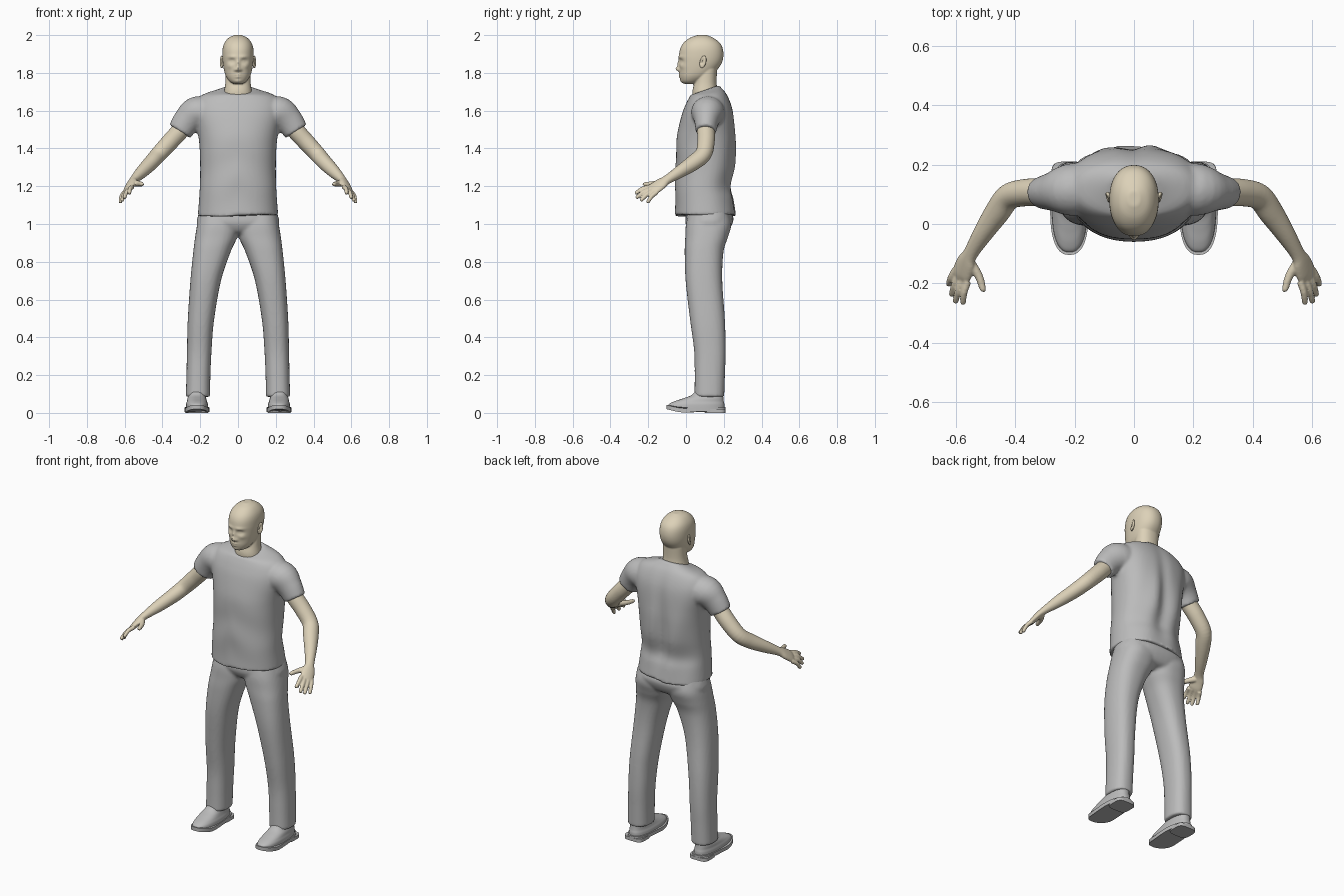
import bpy
import bmesh
from math import sin, cos, pi, exp, copysign
from mathutils import Vector

if "Cube" in bpy.data.objects:
    bpy.data.objects.remove(bpy.data.objects["Cube"], do_unlink=True)


def material(name, color):
    mat = bpy.data.materials.new(name)
    mat.use_nodes = True
    mat.diffuse_color = (*color, 1)
    mat.node_tree.nodes["Principled BSDF"].inputs["Base Color"].default_value = (*color, 1)
    return mat


skin = material("warm skin", (0.72, 0.64, 0.48))
grey = material("grey cloth", (0.5, 0.5, 0.5))


def smooth_rows(rows, steps):
    """Catmull-Rom interpolation between rows of numbers."""
    result = []
    last = len(rows) - 1
    for i in range(last):
        a, b, c, d = (rows[min(max(k, 0), last)] for k in range(i - 1, i + 3))
        for s in range(steps):
            t = s / steps
            result.append([q + t / 2 * (r - p + t * (2 * p - 5 * q + 4 * r - e
                           + t * (3 * (q - r) + e - p)))
                           for p, q, r, e in zip(a, b, c, d)])
    result.append(list(rows[last]))
    return result


def skin_rings(bm, rings):
    """Bridge rings of points and close both ends."""
    loops = [[bm.verts.new(p) for p in ring] for ring in rings]
    count = len(loops[0])
    for low, high in zip(loops, loops[1:]):
        for k in range(count):
            n = (k + 1) % count
            bm.faces.new((low[k], low[n], high[n], high[k]))
    bm.faces.new(loops[0][::-1])
    bm.faces.new(loops[-1])
    return [v for loop in loops for v in loop]


def power(value, exponent):
    return copysign(abs(value) ** (2 / exponent), value)


def loft(bm, rows, exponent=2.2, segments=48, steps=6, tilt=0):
    """Level sections given as height, x range, y range; tilt lifts the back of the top."""
    rings = []
    sections = smooth_rows(rows, steps)
    for i, (z, left, right, front, back) in enumerate(sections):
        lift = tilt * (i / (len(sections) - 1)) ** 8
        ring = []
        for k in range(segments):
            a = 2 * pi * k / segments
            c, s = power(cos(a), exponent), power(sin(a), exponent)
            ring.append(((left + right + c * (right - left)) / 2,
                         (front + back + s * (back - front)) / 2, z + lift * s))
        rings.append(ring)
    return skin_rings(bm, rings)


def centred(rows):
    return [(z, -half, half, front, back) for z, half, front, back in rows]


def tube(bm, points, side, segments=20, steps=5):
    """Limb along a path of x, y, z, radius along side, radius across it."""
    path = smooth_rows(points, steps)
    spots = [Vector(p[:3]) for p in path]
    rings = []
    for i, (spot, p) in enumerate(zip(spots, path)):
        along = (spots[min(i + 1, len(spots) - 1)] - spots[max(i - 1, 0)]).normalized()
        u = (side - along * side.dot(along)).normalized()
        v = along.cross(u)
        angles = [2 * pi * k / segments for k in range(segments)]
        rings.append([spot + u * cos(a) * p[3] + v * sin(a) * p[4] for a in angles])
    return skin_rings(bm, rings)


def mirror_copy(bm):
    """Repeat everything so far on the other side."""
    copy = bmesh.ops.duplicate(bm, geom=bm.verts[:] + bm.edges[:] + bm.faces[:])["geom"]
    for item in copy:
        if isinstance(item, bmesh.types.BMVert):
            item.co.x *= -1
    bmesh.ops.reverse_faces(bm, faces=[f for f in copy if isinstance(f, bmesh.types.BMFace)])


def finish(name, bm, mat, voxel=None, passes=4):
    """Make the object; with a voxel size its shells melt into one surface."""
    bmesh.ops.recalc_face_normals(bm, faces=bm.faces[:])
    mesh = bpy.data.meshes.new(name)
    bm.to_mesh(mesh)
    bm.free()
    mesh.materials.append(mat)
    obj = bpy.data.objects.new(name, mesh)
    bpy.context.collection.objects.link(obj)
    if voxel:
        remesh = obj.modifiers.new("blend", "REMESH")
        remesh.mode = "VOXEL"
        remesh.voxel_size = voxel
        remesh.use_smooth_shade = True
        relax = obj.modifiers.new("relax", "SMOOTH")
        relax.factor = 0.5
        relax.iterations = passes
    else:
        bpy.ops.object.select_all(action="DESELECT")
        obj.select_set(True)
        bpy.context.view_layer.objects.active = obj
        bpy.ops.object.shade_smooth_by_angle()
    return obj


def bell(x, z, width, height):
    return exp(-(x / width) ** 2 - (z / height) ** 2)


# Head and neck, with the face pushed out of the front of the skull
bm = bmesh.new()
skull = loft(bm, centred([
    (1.742, .025, -.01, .05), (1.755, .045, -.024, .08), (1.78, .063, -.032, .125),
    (1.81, .073, -.034, .16), (1.85, .08, -.037, .188), (1.89, .083, -.037, .198),
    (1.93, .081, -.03, .194), (1.96, .071, -.012, .178), (1.985, .05, .02, .145),
    (2, .02, .06, .11)]), segments=96, steps=9)
face = [  # x, z, width, height, push
    (0, 1.82, .012, .012, -.019), (0, 1.845, .009, .022, -.01),       # nose
    (.014, 1.815, .008, .007, -.008),                                 # nostrils
    (.033, 1.862, .017, .011, .012), (.032, 1.861, .01, .006, -.006), # eyes
    (.03, 1.885, .025, .008, -.005), (.045, 1.835, .015, .012, -.004),  # brow, cheeks
    (0, 1.792, .02, .005, -.007), (0, 1.778, .017, .005, -.007),      # lips
    (0, 1.755, .018, .011, -.006)]                                    # chin
for v in skull:
    if v.co.y < .06:
        x, z = abs(v.co.x), v.co.z
        v.co.y += sum(push * bell(x - fx, z - fz, w, h) for fx, fz, w, h, push in face)
loft(bm, centred([(1.64, .085, .04, .18), (1.7, .074, .034, .168),
                  (1.75, .067, .045, .162), (1.82, .066, .06, .165)]))
finish("head_and_neck", bm, skin, .0045, 3)

# Ears, hollowed on the outside
bm = bmesh.new()
bmesh.ops.create_uvsphere(bm, u_segments=24, v_segments=16, radius=1)
for v in bm.verts:
    hollow = 1.1 * bell(v.co.y + .2, v.co.z - .1, .5, .5) if v.co.x > 0 else 0
    x, y, z = v.co.x - hollow, v.co.y, v.co.z
    v.co = (.086 + .01 * x + .004 * y, .09 + .017 * y + .006 * z, 1.858 + .033 * z)
mirror_copy(bm)
finish("ears", bm, skin)

# Shirt: sleeves on both sides melted into the body
bm = bmesh.new()
forward = Vector((0, 1, 0))
tube(bm, [(.13, .12, 1.58, .085, .08), (.215, .115, 1.588, .088, .088),
          (.27, .109, 1.545, .066, .075), (.308, .105, 1.49, .054, .065)], forward, segments=32)
mirror_copy(bm)
body = loft(bm, centred([
    (1.045, .213, -.06, .265), (1.13, .206, -.058, .252), (1.2, .202, -.056, .238),
    (1.3, .2, -.056, .26), (1.4, .203, -.053, .268), (1.48, .212, -.045, .266),
    (1.58, .232, -.022, .255), (1.64, .225, .0, .238), (1.685, .185, .02, .212),
    (1.71, .088, .028, .178)]), exponent=2.25, segments=96, tilt=.026)
for v in body:
    x, y, z = v.co
    if y > .1:  # spine crease and hanging folds
        v.co.y -= .02 * bell(x, z - 1.42, .04, .22)
        v.co.y += .006 * sin(38 * x + 9 * z) * bell(x, z - 1.3, .2, .25)
    else:
        v.co.y += .004 * sin(24 * z + 14 * abs(x)) * bell(x, z - 1.25, .25, .18)
    v.co.z += .006 * sin(14 * x) * bell(0, z - 1.045, 1, .04)
finish("shirt", bm, grey, .009, 3)

# Trousers: two legs melted into the hips
bm = bmesh.new()
loft(bm, [(.085, .148, .276, .045, .202), (.2, .146, .273, .046, .206),
          (.33, .14, .27, .043, .21), (.49, .127, .266, .022, .206),
          (.7, .09, .252, -.002, .192), (.85, .04, .237, -.007, .198),
          (.93, .004, .227, -.004, .222), (1, -.01, .216, 0, .24),
          (1.08, -.01, .2, .02, .22)], exponent=2.4)
mirror_copy(bm)
loft(bm, centred([(.945, .1, .05, .18), (.96, .19, .02, .22), (1, .218, -.002, .245),
                  (1.04, .213, -.002, .25), (1.09, .195, .01, .22)]), exponent=2.4)
finish("trousers", bm, grey, .009, 3)

# Arms with hands
bm = bmesh.new()
across = Vector((.63, .63, -.45))
tube(bm, [(.26, .108, 1.55, .045, .045), (.305, .106, 1.495, .047, .047),
          (.36, .106, 1.435, .046, .046), (.42, .092, 1.37, .044, .043),
          (.46, .04, 1.325, .043, .04), (.51, -.035, 1.275, .033, .033),
          (.55, -.1, 1.235, .026, .022), (.565, -.13, 1.215, .036, .019),
          (.578, -.165, 1.19, .04, .017), (.583, -.183, 1.18, .034, .012)], across, segments=28)
knuckle = Vector((.58, -.175, 1.182))
tips = [(.575, -.266, 1.163), (.6, -.261, 1.14), (.613, -.238, 1.125), (.623, -.203, 1.115)]
for i, tip in enumerate(tips):
    start = knuckle + across * (.021 * i - .031)
    tip = Vector(tip)
    bend = (start + tip) / 2 + Vector((.004, -.002, .006))
    end = tip + (tip - bend) * .04
    tube(bm, [(*start, .013, .013), (*bend, .0115, .0115), (*tip, .0095, .0095),
              (*end, .005, .005)], across, segments=14)
tube(bm, [(.55, -.13, 1.217, .018, .016), (.522, -.175, 1.213, .014, .014),
          (.508, -.22, 1.21, .0105, .0105), (.507, -.226, 1.209, .005, .005)], across)
mirror_copy(bm)
finish("arms_and_hands", bm, skin, .0045, 2)

# Shoe uppers
bm = bmesh.new()
loft(bm, [(.024, .157, .276, -.098, .203), (.045, .159, .275, -.092, .203),
          (.06, .164, .271, -.065, .2), (.075, .168, .268, -.02, .198),
          (.095, .172, .262, .03, .196), (.13, .176, .258, .06, .19)], exponent=2.4)
mirror_copy(bm)
finish("shoe_uppers", bm, grey)

# Soles with a raised toe, and heels
bm = bmesh.new()
sole = loft(bm, [(.008, .152, .282, -.104, .21), (.03, .152, .282, -.104, .21)],
            exponent=2.5, steps=2)
for v in sole:
    v.co.z += .012 * max(0, -v.co.y / .1) ** 2 - .006 * bell(v.co.y + .01, 0, .06, 1)
loft(bm, [(0, .158, .278, .1, .21), (.02, .158, .278, .09, .21)], exponent=4, steps=1)
mirror_copy(bm)
finish("shoe_soles", bm, grey)
